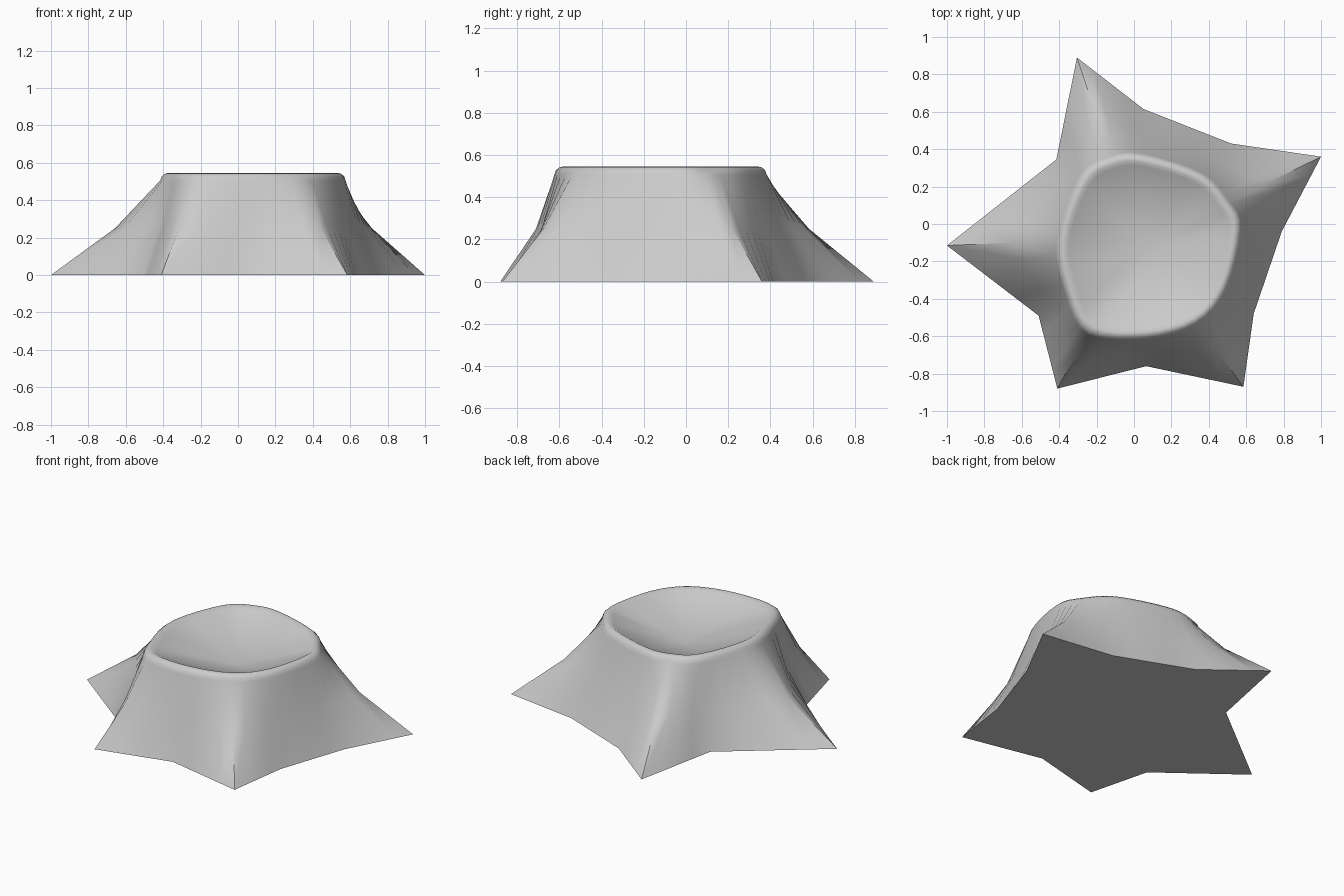
import bpy, bmesh, math
from mathutils import Vector

if "Cube" in bpy.data.objects:
    bpy.data.objects.remove(bpy.data.objects["Cube"])

# Matching outlines: root star on the ground, rounded rim at the top
ROOTS = [(1, .36), (.52, .43), (.05, .615), (-.305, .89), (-.415, .345), (-1, -.115),
         (-.51, -.49), (-.41, -.88), (.065, -.76), (.585, -.87), (.64, -.48), (.79, -.04)]
RIM = [(.515, .12), (.37, .27), (.05, .375), (-.13, .365), (-.29, .26), (-.415, -.09),
       (-.365, -.38), (-.25, -.59), (.06, -.62), (.34, -.54), (.5, -.35), (.575, -.03)]
CENTRE = Vector((.09, -.12))
STEPS = 4


def resample(points, smooth):
    """Closed outline with STEPS points per span, straight or curved."""
    p = [Vector(q) for q in points]
    n, out = len(p), []
    for i in range(n):
        a, b, c, d = p[i - 1], p[i], p[(i + 1) % n], p[(i + 2) % n]
        for k in range(STEPS):
            t = k / STEPS
            line = b.lerp(c, t)
            curve = 0.5 * (2 * b + (c - a) * t + (2 * a - 5 * b + 4 * c - d) * t * t
                           + (3 * b - a - 3 * c + d) * t ** 3)
            out.append(curve if smooth else line)
    return out


base = resample(ROOTS, False)
rim = resample(RIM, True)
bm = bmesh.new()


def ring(points, z):
    return [bm.verts.new((q.x, q.y, z)) for q in points]


def rim_ring(scale, z):
    return ring([CENTRE + (q - CENTRE) * scale for q in rim], z)


# Flared trunk wall, then the rolled rim
rings = [ring(base, 0),
         ring([a.lerp(b, .585) for a, b in zip(base, rim)], .25)]
for scale, z in ((1, .505), (.985, .527), (.95, .542), (.91, .546), (.865, .532)):
    rings.append(rim_ring(scale, z))
n = len(base)
for lo, hi in zip(rings, rings[1:]):
    for i in range(n):
        j = (i + 1) % n
        bm.faces.new((lo[i], lo[j], hi[j], hi[i]))

# Sunken conical top and flat underside
tip = bm.verts.new((CENTRE.x, CENTRE.y, .39))
for i in range(n):
    bm.faces.new((rings[-1][i], rings[-1][(i + 1) % n], tip))
bm.faces.new(rings[0][::-1])
bmesh.ops.recalc_face_normals(bm, faces=bm.faces)

mesh = bpy.data.meshes.new("tree_stump")
bm.to_mesh(mesh)
bm.free()
stump = bpy.data.objects.new("tree_stump", mesh)
bpy.context.collection.objects.link(stump)
bpy.context.view_layer.objects.active = stump
stump.select_set(True)
bpy.ops.object.shade_smooth_by_angle(angle=math.radians(50))
